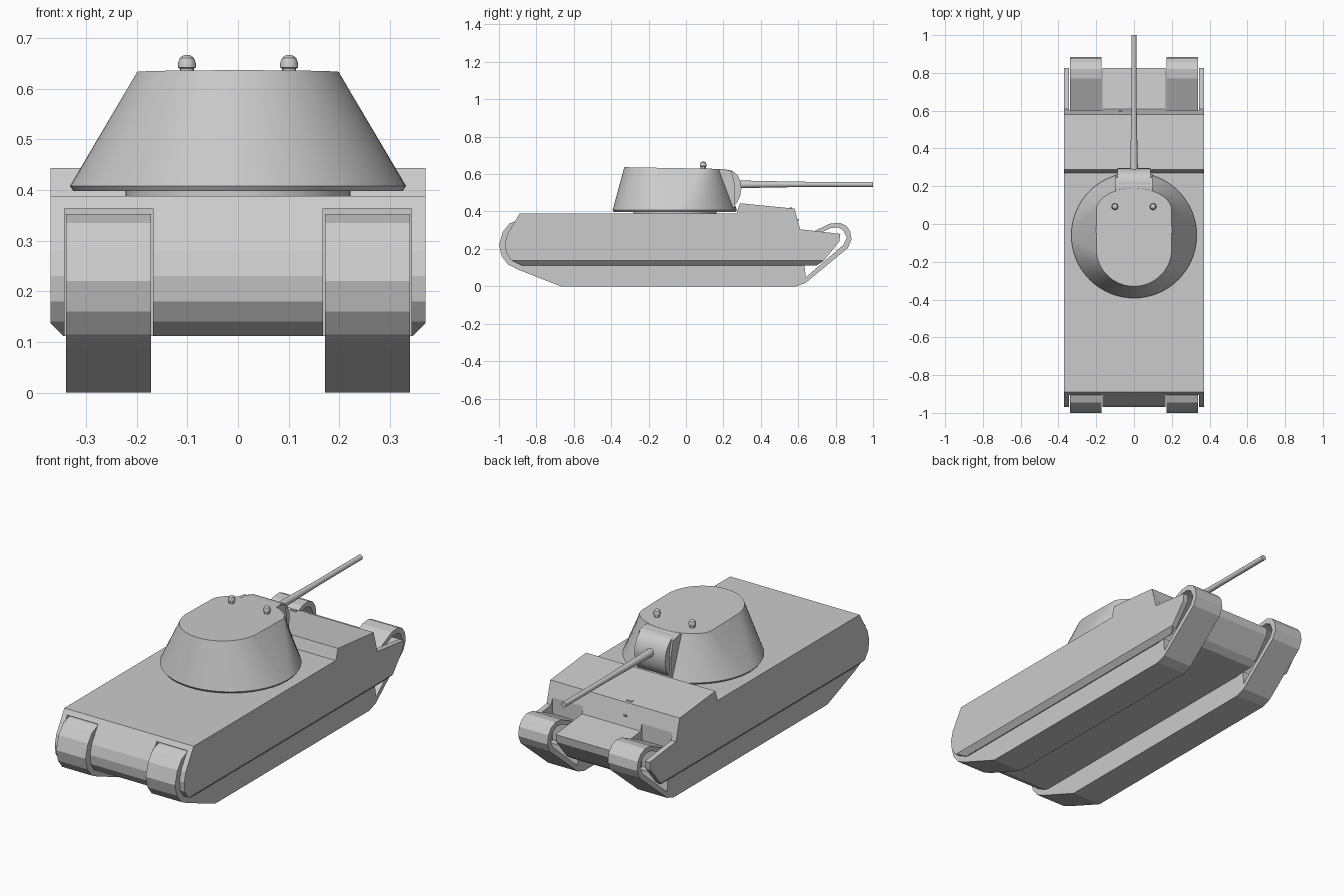
import bpy, bmesh, math
from mathutils import Matrix

if "Cube" in bpy.data.objects:
    bpy.data.objects.remove(bpy.data.objects["Cube"])


def finish(bm, name, smooth=None):
    bmesh.ops.recalc_face_normals(bm, faces=bm.faces)
    me = bpy.data.meshes.new(name)
    bm.to_mesh(me)
    bm.free()
    ob = bpy.data.objects.new(name, me)
    bpy.context.collection.objects.link(ob)
    if smooth:
        bpy.ops.object.select_all(action='DESELECT')
        ob.select_set(True)
        bpy.context.view_layer.objects.active = ob
        bpy.ops.object.shade_smooth_by_angle(angle=math.radians(smooth))
    return ob


def extrude_profile(name, pts, x0, x1, smooth=None):
    """Extrude a (y, z) outline from x0 to x1."""
    bm = bmesh.new()
    a = [bm.verts.new((x0, y, z)) for y, z in pts]
    b = [bm.verts.new((x1, y, z)) for y, z in pts]
    bm.faces.new(a)
    bm.faces.new(b[::-1])
    for i in range(len(pts)):
        j = (i + 1) % len(pts)
        bm.faces.new((a[i], b[i], b[j], a[j]))
    return finish(bm, name, smooth)


def mirror(ob):
    ob.modifiers.new("mirror", 'MIRROR')
    return ob


def loft(name, rings, smooth=30):
    bm = bmesh.new()
    vs = [[bm.verts.new(p) for p in r] for r in rings]
    n = len(vs[0])
    for a, b in zip(vs, vs[1:]):
        for i in range(n):
            bm.faces.new((a[i], a[(i + 1) % n], b[(i + 1) % n], b[i]))
    bm.faces.new(vs[0][::-1])
    bm.faces.new(vs[-1])
    return finish(bm, name, smooth)


def ring(c, r, z, n, y_axis=False):
    out = []
    for i in range(n):
        t = math.tau * i / n
        u, v = r * math.cos(t), r * math.sin(t)
        # y_axis: ring around a line along y, where z is its y position
        out.append((c[0] + u, z, c[1] + v) if y_axis else (c[0] + u, c[1] + v, z))
    return out


# Hull: one full-width outline with chamfered lower edges
hull = extrude_profile("hull", [
    (-0.89, 0.388), (0.27, 0.388), (0.288, 0.444), (0.58, 0.415), (0.61, 0.305),
    (0.825, 0.28), (0.82, 0.24), (0.735, 0.135), (0.70, 0.112), (-0.88, 0.112),
    (-0.935, 0.14), (-0.962, 0.18), (-0.968, 0.23), (-0.955, 0.28)], -0.37, 0.37)
bm = bmesh.new()
bm.from_mesh(hull.data)
for s in (-1, 1):
    geom = bm.verts[:] + bm.edges[:] + bm.faces[:]
    r = bmesh.ops.bisect_plane(bm, geom=geom, plane_co=(s * 0.37, 0, 0.137),
                               plane_no=(s * 1, 0, -1), clear_outer=True)
    cut = [e for e in r['geom_cut'] if isinstance(e, bmesh.types.BMEdge)]
    bmesh.ops.holes_fill(bm, edges=cut, sides=0)
bmesh.ops.recalc_face_normals(bm, faces=bm.faces)
bm.to_mesh(hull.data)
bm.free()

# Slots in the hull where the tracks stick out
slots = {
    "front_slot_cutter": [(0.6, -0.1), (1.1, -0.1), (1.1, 0.34), (0.6, 0.34)],
    "rear_slot_cutter": [(-1.1, -0.1), (-0.87, -0.1), (-0.87, 0.364), (-1.1, 0.364)],
}
for name, pts in slots.items():
    c = mirror(extrude_profile(name, pts, 0.168, 0.343))
    c.hide_render = True
    c.hide_set(True)
    m = hull.modifiers.new(name, 'BOOLEAN')
    m.object = c
    m.operation = 'DIFFERENCE'
    m.solver = 'EXACT'

# Tracks: solid run under the hull, open loop at the raised end
mirror(extrude_profile("track", [
    (-0.67, 0), (0.59, 0), (0.64, 0.018), (0.865, 0.205), (0.885, 0.25),
    (0.878, 0.295), (0.855, 0.325), (0.82, 0.34), (0.77, 0.335), (0.59, 0.25),
    (0.59, 0.225), (0.77, 0.31), (0.81, 0.315), (0.84, 0.3), (0.86, 0.26),
    (0.84, 0.22), (0.64, 0.048), (0.633, 0.12), (-0.8, 0.12), (-0.8, 0.353),
    (-0.90, 0.353), (-0.945, 0.335), (-0.98, 0.29), (-1.0, 0.22), (-0.985, 0.16),
    (-0.95, 0.115), (-0.9, 0.09)], 0.172, 0.34))

# Turret ring and sloped turret shell
N = 64
TC = (0, -0.06)
loft("turret_ring", [ring(TC, 0.222, z, N) for z in (0.38, 0.402)])
top = []
for i in range(N):
    t = math.tau * i / N
    c, s = math.cos(t), math.sin(t)
    y = 0.07 + 0.12 * s if s > 1e-6 else -0.13 + 0.2 * s
    if abs(s) < 1e-6:
        y = -0.03
    top.append((0.2 * c, y, 0.632 - 0.018 * (y + 0.06)))
loft("turret", [ring(TC, 0.325, 0.398, N), ring(TC, 0.332, 0.408, N), top], 25)

# Rounded gun mantlet
extrude_profile("mantlet_block", [
    (0.08, 0.625), (0.20, 0.627), (0.245, 0.615), (0.262, 0.54), (0.262, 0.42),
    (0.08, 0.42)], -0.098, 0.098)
extrude_profile("mantlet", [
    (0.15, 0.60), (0.21, 0.625), (0.25, 0.617), (0.277, 0.592), (0.293, 0.555),
    (0.296, 0.52), (0.289, 0.48), (0.272, 0.445), (0.25, 0.425), (0.15, 0.43)],
    -0.088, 0.088, 35)

# Gun barrel
loft("gun_barrel", [ring((0, 0.545), r, y, 20, True) for r, y in
                    ((0.021, 0.27), (0.018, 0.40), (0.0135, 0.66), (0.0135, 1.0))])

# Two small domed periscopes on the turret roof
for s, side in ((-1, "left"), (1, "right")):
    c = (s * 0.101, 0.092)
    loft(side + "_periscope", [ring(c, r, z, 12) for r, z in (
        (0.014, 0.615), (0.014, 0.64), (0.018, 0.642), (0.018, 0.65),
        (0.014, 0.661), (0.007, 0.666), (0.002, 0.667))])

# Driver's vision slits
for name, y, z, w in (("roof_slit", 0.56, 0.417, 0.03), ("front_slit", 0.597, 0.355, 0.015)):
    bm = bmesh.new()
    bmesh.ops.create_cube(bm, size=1, matrix=Matrix.Translation((-0.072, y, z))
                          @ Matrix.Diagonal((w, 0.014, 0.008, 1)))
    finish(bm, name)
